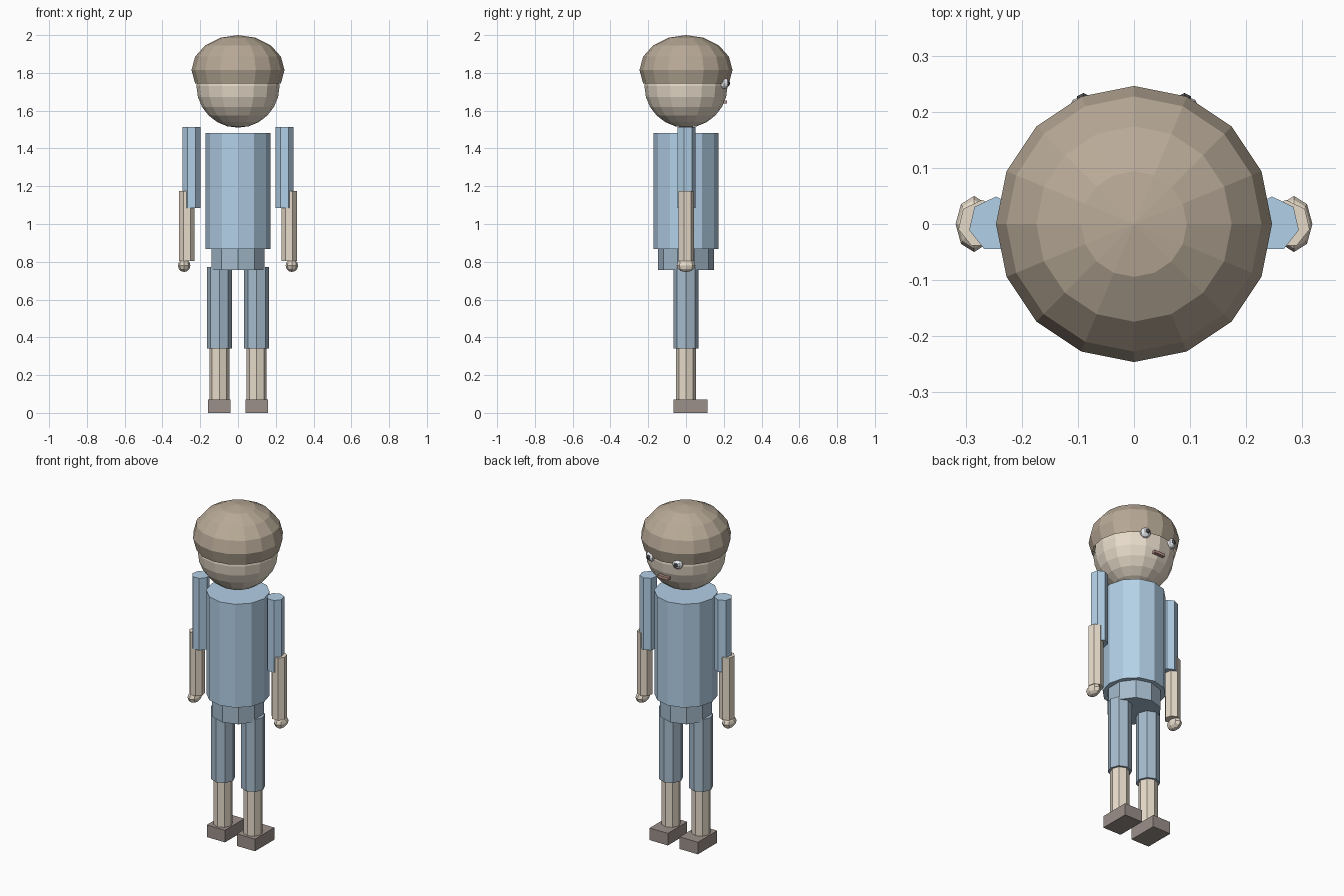
import bpy, bmesh
from mathutils import Matrix

if "Cube" in bpy.data.objects:
    bpy.data.objects.remove(bpy.data.objects["Cube"])


def mat(name, rgb):
    m = bpy.data.materials.new(name)
    m.diffuse_color = (*rgb, 1)
    m.use_nodes = True
    m.node_tree.nodes["Principled BSDF"].inputs["Base Color"].default_value = m.diffuse_color
    return m


SKIN = mat("skin", (0.80, 0.71, 0.59))
SHIRT = mat("shirt_blue", (0.45, 0.63, 0.80))
DENIM = mat("denim", (0.38, 0.50, 0.61))
HAIR = mat("hair_brown", (0.48, 0.40, 0.31))
SHOE = mat("shoe_brown", (0.33, 0.28, 0.26))
WHITE = mat("eye_white", (0.85, 0.87, 0.90))
BLACK = mat("pupil_black", (0.08, 0.08, 0.09))
LIP = mat("lip_red", (0.50, 0.30, 0.26))


def finish(name, bm, material):
    me = bpy.data.meshes.new(name)
    bm.to_mesh(me)
    bm.free()
    me.materials.append(material)
    ob = bpy.data.objects.new(name, me)
    bpy.context.collection.objects.link(ob)
    return ob


def tube(name, x, z0, z1, r, sides, material):
    """Upright prism with its first corner pointing to +y."""
    bpy.ops.mesh.primitive_cylinder_add(vertices=sides, radius=r, depth=z1 - z0,
                                        location=(x, 0, (z0 + z1) / 2))
    ob = bpy.context.object
    ob.name = name
    ob.data.materials.append(material)


def ball(name, loc, radii, seg, rings, material, cut=None):
    """Ellipsoid; everything below unit height `cut` is removed."""
    bm = bmesh.new()
    bmesh.ops.create_uvsphere(bm, u_segments=seg, v_segments=rings, radius=1)
    if cut is not None:
        low = [v for v in bm.verts if v.co.z < cut]
        bmesh.ops.delete(bm, geom=low, context='VERTS')
    bm.transform(Matrix.Translation(loc) @ Matrix.Diagonal((*radii, 1)))
    finish(name, bm, material)


def box(name, loc, size, material):
    bm = bmesh.new()
    bmesh.ops.create_cube(bm, size=1)
    bm.transform(Matrix.Translation(loc) @ Matrix.Diagonal((*size, 1)))
    finish(name, bm, material)


# Body
tube("torso", 0, 0.867, 1.483, 0.172, 12, SHIRT)
tube("pelvis", 0, 0.757, 0.90, 0.148, 10, DENIM)

# Head, hair cap and mouth
ball("head", (0, 0, 1.73), (0.22, 0.22, 0.22), 16, 12, SKIN)
ball("hair", (0, 0, 1.815), (0.246, 0.246, 0.185), 16, 8, HAIR, cut=-0.5)
box("mouth", (0, 0.208, 1.645), (0.07, 0.02, 0.016), LIP)

for side, s in (("left", -1), ("right", 1)):
    # Eyes look towards +y
    ball(f"{side}_eye", (s * 0.088, 0.2, 1.745), (0.03, 0.03, 0.03), 8, 6, WHITE)
    ball(f"{side}_pupil", (s * 0.09, 0.222, 1.745), (0.014, 0.012, 0.014), 6, 5, BLACK)

    # Arms
    tube(f"{side}_upper_arm", s * 0.246, 1.085, 1.514, 0.049, 7, SHIRT)
    tube(f"{side}_forearm", s * 0.271, 0.803, 1.175, 0.043, 7, SKIN)
    ball(f"{side}_hand", (s * 0.285, 0, 0.78), (0.033, 0.05, 0.034), 8, 6, SKIN)

    # Legs
    tube(f"{side}_thigh", s * 0.099, 0.342, 0.773, 0.066, 8, DENIM)
    tube(f"{side}_shin", s * 0.099, 0.06, 0.40, 0.053, 8, SKIN)
    box(f"{side}_shoe", (s * 0.099, 0.024, 0.036), (0.12, 0.182, 0.072), SHOE)
